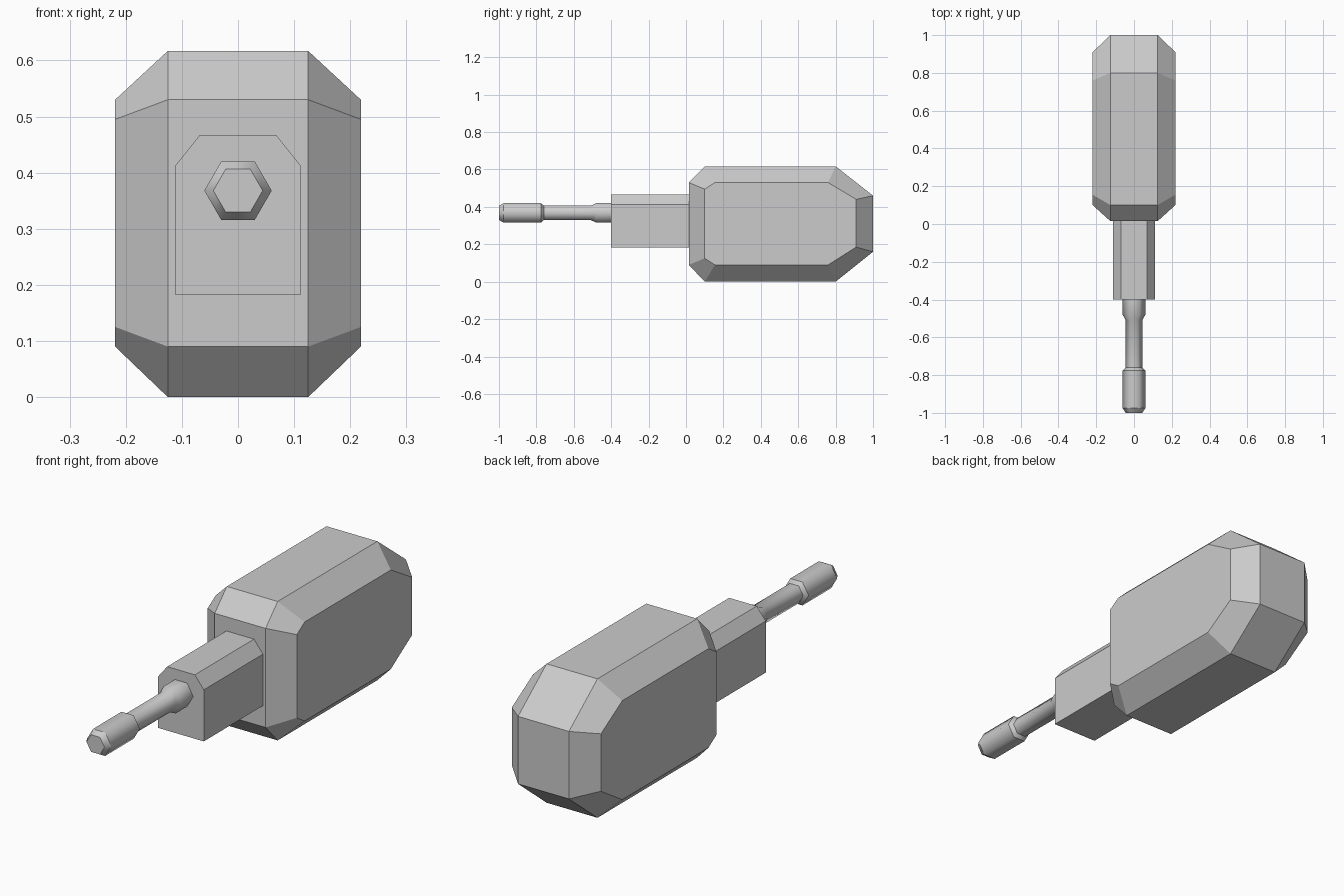
import bpy, bmesh, math
from mathutils import Vector

cube = bpy.data.objects.get("Cube")
if cube:
    bpy.data.objects.remove(cube, do_unlink=True)

grey = bpy.data.materials.new("plain grey")
grey.use_nodes = True
grey.diffuse_color = (0.6, 0.6, 0.6, 1)
grey.node_tree.nodes["Principled BSDF"].inputs["Base Color"].default_value = (0.6, 0.6, 0.6, 1)


def loft(name, rings):
    """Skin a row of matching closed rings and cap both ends."""
    bm = bmesh.new()
    loops = [[bm.verts.new(p) for p in ring] for ring in rings]
    n = len(loops[0])
    for a, b in zip(loops, loops[1:]):
        for i in range(n):
            j = (i + 1) % n
            bm.faces.new((a[i], a[j], b[j], b[i]))
    bm.faces.new(loops[0])
    bm.faces.new(loops[-1])
    bmesh.ops.recalc_face_normals(bm, faces=bm.faces)
    mesh = bpy.data.meshes.new(name)
    bm.to_mesh(mesh)
    bm.free()
    mesh.materials.append(grey)
    obj = bpy.data.objects.new(name, mesh)
    bpy.context.collection.objects.link(obj)
    return obj


def side_outline(x, front, back, low, high, top_y, front_z, back_z):
    """Eight-cornered side outline at a given x."""
    yz = [(front, front_z[0]), (front, front_z[1]), (top_y[0], high), (top_y[1], high),
          (back, back_z[1]), (back, back_z[0]), (top_y[1], low), (top_y[0], low)]
    return [(x, y, z) for y, z in yz]


# Chamfered body: small outlines on the flanks, large ones nearer the middle
flank = (0.10, 0.91, 0.09, 0.53, (0.155, 0.76), (0.125, 0.495), (0.185, 0.44))
middle = (0.015, 1.0, 0.0, 0.617, (0.10, 0.80), (0.09, 0.53), (0.16, 0.46))
loft("body", [side_outline(-0.219, *flank), side_outline(-0.125, *middle),
              side_outline(0.125, *middle), side_outline(0.219, *flank)])

# Neck block with chamfered upper corners
half = [(0.112, 0.183), (0.112, 0.412), (0.068, 0.467)]
section = half + [(-x, z) for x, z in reversed(half)]
loft("neck_block", [[(x, y, z) for x, z in section] for y in (-0.4, 0.015)])

# Six-sided stem with a thick tip and a flared root
wide, thin = 0.06, 0.044
profile = [(-1.0, thin), (-0.975, wide), (-0.775, wide), (-0.76, thin),
           (-0.51, thin), (-0.48, wide), (-0.4, wide)]
stem = loft("stem", [[(r * math.cos(k * math.pi / 3), y, 0.368 + r * math.sin(k * math.pi / 3))
                      for k in range(6)] for y, r in profile])

# Smooth around the stem, sharp rings at the tip and collar
mesh = stem.data
mesh.shade_smooth()
for edge in mesh.edges:
    a, b = (mesh.vertices[i].co for i in edge.vertices)
    edge.use_edge_sharp = abs(a.y - b.y) < 0.001 and not -0.55 < a.y < -0.45
